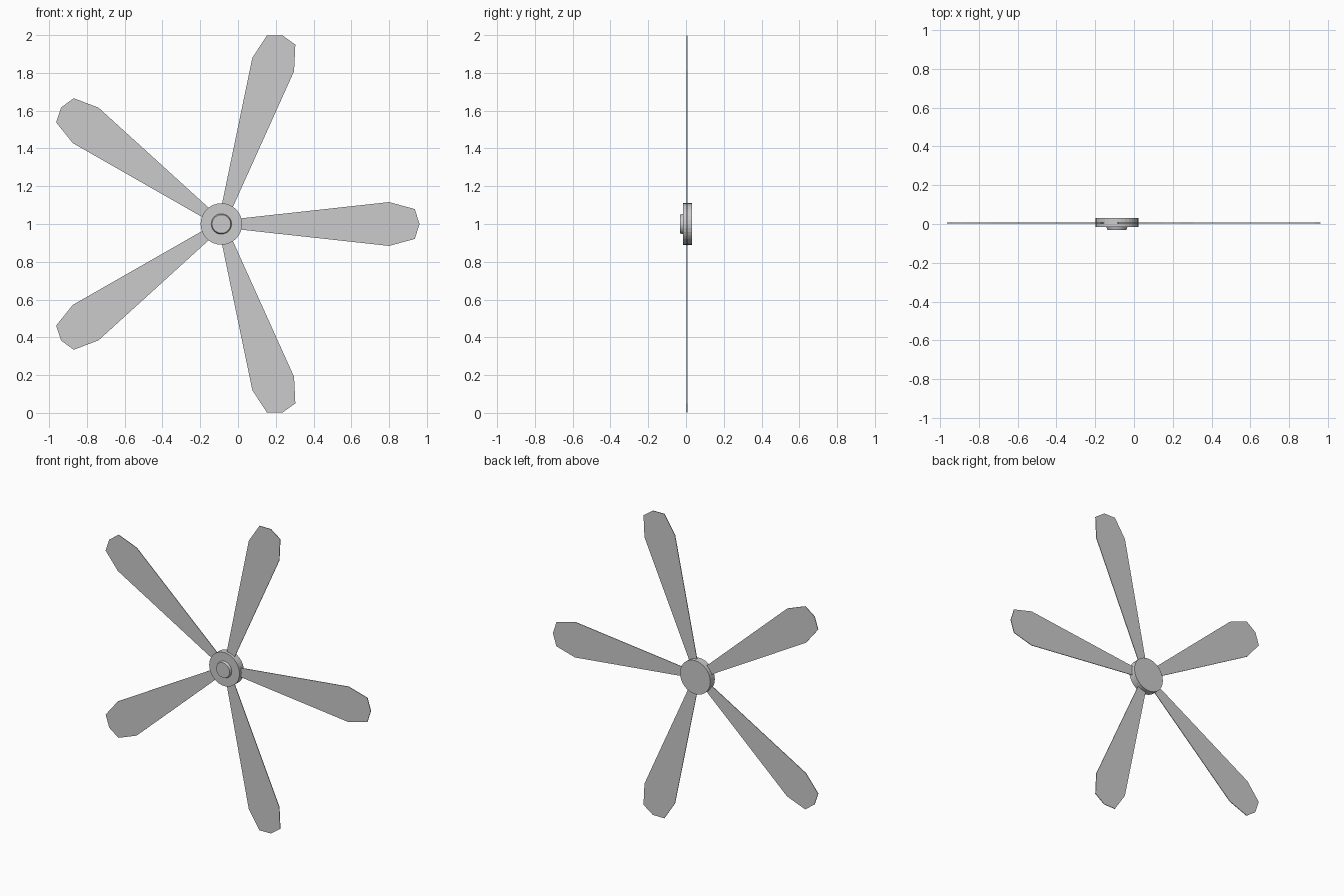
import bpy, bmesh, math
from mathutils import Matrix, Vector

if "Cube" in bpy.data.objects:
    bpy.data.objects.remove(bpy.data.objects["Cube"])

CX, CZ = -0.088, 1.0      # rotation centre
BLADE_Y = (0.003, 0.007)  # blade front and back


def finish(name, bm):
    bmesh.ops.recalc_face_normals(bm, faces=bm.faces)
    mesh = bpy.data.meshes.new(name)
    bm.to_mesh(mesh)
    bm.free()
    obj = bpy.data.objects.new(name, mesh)
    bpy.context.collection.objects.link(obj)
    return obj


def disc(name, r_front, r_back, y_front, y_back, sides=32):
    bm = bmesh.new()
    # cone axis z is turned to point towards -y
    m = Matrix.Translation((CX, (y_front + y_back) / 2, CZ)) @ Matrix.Rotation(math.pi / 2, 4, 'X')
    bmesh.ops.create_cone(bm, cap_ends=True, segments=sides, radius1=r_back,
                          radius2=r_front, depth=y_back - y_front, matrix=m)
    return finish(name, bm)


def blade(name, angle):
    half = [(0.104, 0.030), (0.888, 0.116), (1.024, 0.079)]
    outline = [(x, -z) for x, z in half] + [(1.049, 0)] + half[::-1]
    bm = bmesh.new()
    face = bm.faces.new([bm.verts.new((x, BLADE_Y[0], z)) for x, z in outline])
    ext = bmesh.ops.extrude_face_region(bm, geom=[face], use_keep_orig=True)
    verts = [v for v in ext["geom"] if isinstance(v, bmesh.types.BMVert)]
    bmesh.ops.translate(bm, verts=verts, vec=Vector((0, BLADE_Y[1] - BLADE_Y[0], 0)))
    m = Matrix.Translation((CX, 0, CZ)) @ Matrix.Rotation(-angle, 4, 'Y')
    bmesh.ops.transform(bm, matrix=m, verts=bm.verts)
    return finish(name, bm)


# Hub and front boss
disc("hub", 0.11, 0.11, -0.016, 0.031)
disc("front_boss", 0.049, 0.054, -0.031, -0.016)

# Five blades
for i in range(5):
    blade(f"blade_{i + 1}", math.radians(72 * i))
